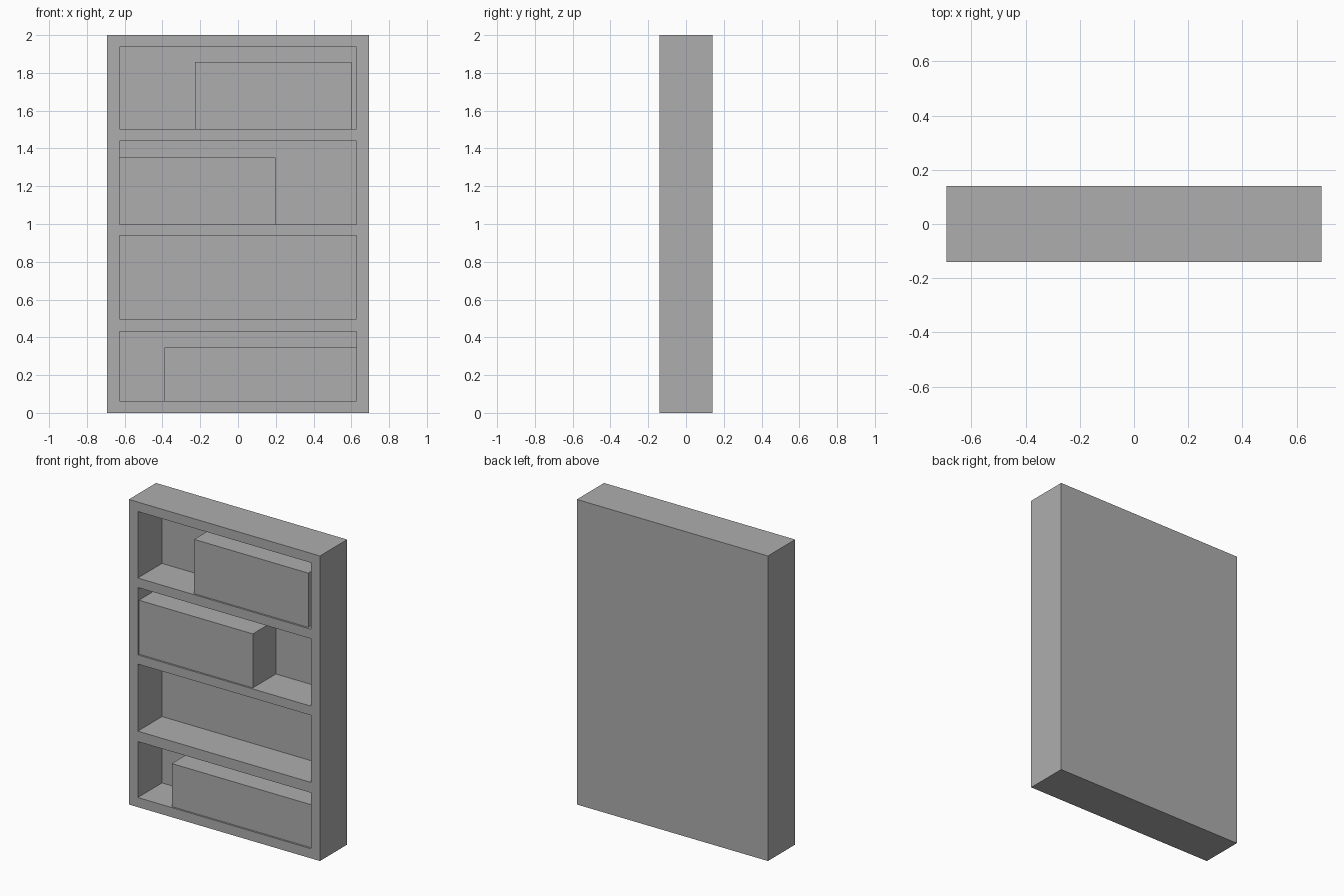
import bpy

start = bpy.data.objects.get("Cube")
if start:
    bpy.data.objects.remove(start, do_unlink=True)

# Single plain grey for the whole cabinet
GREY = (0.42, 0.42, 0.42, 1.0)
grey = bpy.data.materials.new("plain_grey")
grey.use_nodes = True
grey.diffuse_color = GREY
grey.node_tree.nodes["Principled BSDF"].inputs["Base Color"].default_value = GREY


def block(name, x, y, z):
    """Box spanning the given (low, high) ranges on each axis."""
    spans = (x, y, z)
    bpy.ops.mesh.primitive_cube_add(size=1, location=[(a + b) / 2 for a, b in spans])
    obj = bpy.context.object
    obj.name = name
    obj.scale = [b - a for a, b in spans]
    bpy.ops.object.transform_apply(location=False, rotation=False, scale=True)
    obj.data.materials.append(grey)
    return obj


HALF_W, HALF_D, HEIGHT = 0.693, 0.141, 2.0
INNER = 0.628          # half width of the openings
BACK = 0.11            # front of the back panel
BOX_FRONT = -0.129     # boxes sit just behind the cabinet front
BAYS = [(0.063, 0.43), (0.498, 0.938), (0.998, 1.44), (1.502, 1.938)]

# Cabinet body with one recess per shelf bay
cabinet = block("cabinet", (-HALF_W, HALF_W), (-HALF_D, HALF_D), (0, HEIGHT))
for bay in BAYS:
    cutter = block("bay_cutter", (-INNER, INNER), (-HALF_D - 0.1, BACK), bay)
    cutter.hide_render = True
    cut = cabinet.modifiers.new("bay", 'BOOLEAN')
    cut.operation = 'DIFFERENCE'
    cut.solver = 'EXACT'
    cut.object = cutter
    bpy.context.view_layer.objects.active = cabinet
    bpy.ops.object.modifier_apply(modifier=cut.name)
    bpy.data.objects.remove(cutter, do_unlink=True)

# Storage boxes: name, bay, left and right x, top z
for name, bay, x, top in [
    ("bottom_box", 0, (-0.39, INNER), 0.345),
    ("middle_box", 2, (-INNER, 0.198), 1.352),
    ("top_box", 3, (-0.228, 0.6), 1.858),
]:
    block(name, x, (BOX_FRONT, BACK), (BAYS[bay][0], top))
